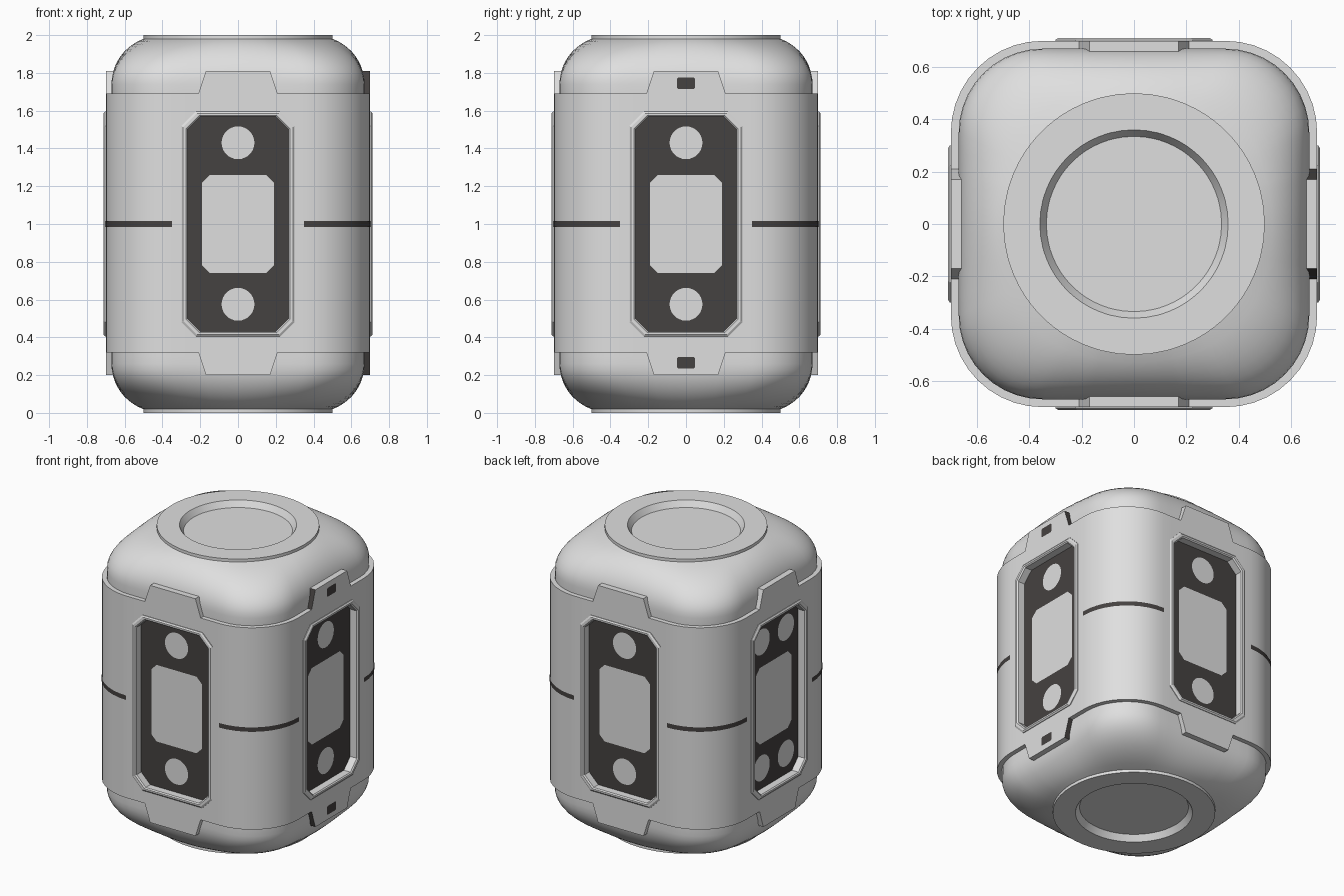
import bpy, math
from mathutils import Matrix, Vector

if "Cube" in bpy.data.objects:
    bpy.data.objects.remove(bpy.data.objects["Cube"])


def material(name, rgb):
    m = bpy.data.materials.new(name)
    m.diffuse_color = (*rgb, 1)
    m.use_nodes = True
    m.node_tree.nodes["Principled BSDF"].inputs["Base Color"].default_value = m.diffuse_color
    return m


LIGHT = material("light_grey", (0.74, 0.74, 0.74))
DARK = material("dark_grey", (0.06, 0.054, 0.052))
FLAT = 0.35                       # half length of the flat part of each side
STEPS = (-0.35, -0.28, -0.21, -0.17, -0.085, 0, 0.085, 0.17, 0.21, 0.28)
ARC = 10


def make(name, verts, faces, mats, dark_faces=()):
    me = bpy.data.meshes.new(name)
    me.from_pydata(verts, [], faces)
    for m in mats:
        me.materials.append(m)
    for i in dark_faces:
        me.polygons[i].material_index = 1
    ob = bpy.data.objects.new(name, me)
    bpy.context.collection.objects.link(ob)
    return ob


def smooth(ob):
    bpy.ops.object.select_all(action='DESELECT')
    ob.select_set(True)
    bpy.context.view_layer.objects.active = ob
    bpy.ops.object.shade_smooth_by_angle(angle=math.radians(30))


def turn(pts, k):
    r = Matrix.Rotation(k * math.pi / 2, 3, 'Z')
    return [r @ Vector(p) for p in pts]


def corner(half):
    """Rounded corner at the right end of the front side."""
    r = half - FLAT
    return [(FLAT + r * math.sin(a), -FLAT - r * math.cos(a), 0)
            for a in (i * math.pi / 2 / ARC for i in range(ARC))]


def outline(half):
    pts = []
    for k in range(4):
        pts += turn([(u, -half, 0) for u in STEPS] + corner(half), k)
    return pts


def loft(loops, wrap=False, caps=False):
    n = len(loops[0])
    verts = [v for lp in loops for v in lp]
    faces = []
    for a in range(len(loops) if wrap else len(loops) - 1):
        b = (a + 1) % len(loops)
        faces += [(a * n + i, a * n + (i + 1) % n, b * n + (i + 1) % n, b * n + i)
                  for i in range(n)]
    if caps:
        faces.append(tuple(reversed(range(n))))
        faces.append(tuple(range((len(loops) - 1) * n, len(loops) * n)))
    return verts, faces


# Inner core: rounded square body that blends into round ends with a recess
def ring(half, z, blend=0.0, radius=0.5):
    return [(p.lerp(p.normalized() * radius, blend)) + Vector((0, 0, z))
            for p in outline(half)]


levels = [(0.60, 1.62), (0.67, 1.62), (0.67, 1.70)]
A = math.radians(70)
for i in range(11):
    a = A * i / 10
    levels.append((0.67, 1.74 + 0.24 * math.sin(a) / math.sin(A),
                   (1 - math.cos(a)) / (1 - math.cos(A))))
levels += [(0.67, 2.0, 1, 0.5), (0.67, 2.0, 1, 0.36), (0.67, 1.96, 1, 0.335)]
lower = [(l[0], 2 - l[1], *l[2:]) for l in reversed(levels)]
core = make("core", *loft([ring(*l) for l in lower + levels], caps=True), [LIGHT])
smooth(core)

# Outer shell: tube whose rims carry a trapezoid tab on every side
column = len(STEPS) + ARC
tab = [i % column < len(STEPS) and abs(STEPS[i % column]) < 0.18
       for i in range(4 * column)]


def rim(half, top):
    return [p + Vector((0, 0, (1.81 if t else 1.69) if top else (0.20 if t else 0.32)))
            for p, t in zip(outline(half), tab)]


n = 4 * column
verts, faces = loft([rim(0.70, False), rim(0.70, True), rim(0.655, True),
                     rim(0.655, False)], wrap=True)
# the sloping tab edges of the right side are dark
slopes = [s * n + i for s in (1, 3) for i in range(column, 2 * column)
          if tab[i] != tab[(i + 1) % n]]
shell = make("outer_shell", verts, faces, [LIGHT, DARK], slopes)


def octagon(hx, hz, c, d, u=0.0, z=1.0):
    """Chamfered rectangle on the front side at distance d from the axis."""
    xz = [(hx - c, -hz), (hx, c - hz), (hx, hz - c), (hx - c, hz),
          (c - hx, hz), (-hx, hz - c), (-hx, c - hz), (c - hx, -hz)]
    return [(u + x, -d, z + w) for x, w in xz]


def disc(u, z, d, r=0.087, seg=28):
    return [(u + r * math.cos(2 * math.pi * i / seg), -d,
             z + r * math.sin(2 * math.pi * i / seg)) for i in range(seg)]


def plate(name, pts, k, mat):
    make(name, turn(pts, k), [tuple(range(len(pts)))], [mat])


SIDES = ("front", "right", "back", "left")
for k, side in enumerate(SIDES):
    # Window opening in the shell
    cut = make("window_cutter_" + side, *loft(
        [turn(octagon(0.285, 0.582, 0.072, d), k) for d in (0.62, 0.80)], caps=True), [LIGHT])
    cut.hide_render = True
    mod = shell.modifiers.new("window", 'BOOLEAN')
    mod.operation, mod.solver, mod.object = 'DIFFERENCE', 'EXACT', cut
    bpy.context.view_layer.update()
    bpy.context.view_layer.objects.active = shell
    bpy.ops.object.modifier_apply(modifier=mod.name)
    bpy.data.objects.remove(cut)

    # Raised frame with inner walls
    loops = [octagon(0.30, 0.595, 0.076, 0.695), octagon(0.30, 0.595, 0.076, 0.704),
             octagon(0.29, 0.586, 0.073, 0.711), octagon(0.275, 0.575, 0.070, 0.711),
             octagon(0.268, 0.568, 0.068, 0.704), octagon(0.268, 0.568, 0.068, 0.65)]
    make("window_frame_" + side, *loft([turn(lp, k) for lp in loops]), [LIGHT])

    # Dark recessed panel with light plates
    plate("panel_" + side, octagon(0.275, 0.575, 0.07, 0.655), k, DARK)
    plate("screen_" + side, octagon(0.19, 0.26, 0.04, 0.659), k, LIGHT)
    for z in (0.575, 1.43):
        for u in ((-0.13, 0.13) if side == "left" else (0.0,)):
            plate("round_light_" + side, disc(u, z, 0.659), k, LIGHT)

    # Dark seam around the corner
    arc = corner(0.702) + [(0.702, -FLAT, 0)]
    m = len(arc)
    pts = [(x, y, z) for z in (0.985, 1.015) for x, y, _ in arc]
    seam = make("corner_seam_" + side, turn(pts, k),
                [(i, i + 1, m + i + 1, m + i) for i in range(m - 1)], [DARK])
    smooth(seam)

# Small dark marks on the right side tabs
for z in (0.265, 1.745):
    plate("tab_slot", octagon(0.048, 0.03, 0.006, 0.703, 0, z), 1, DARK)

smooth(shell)
